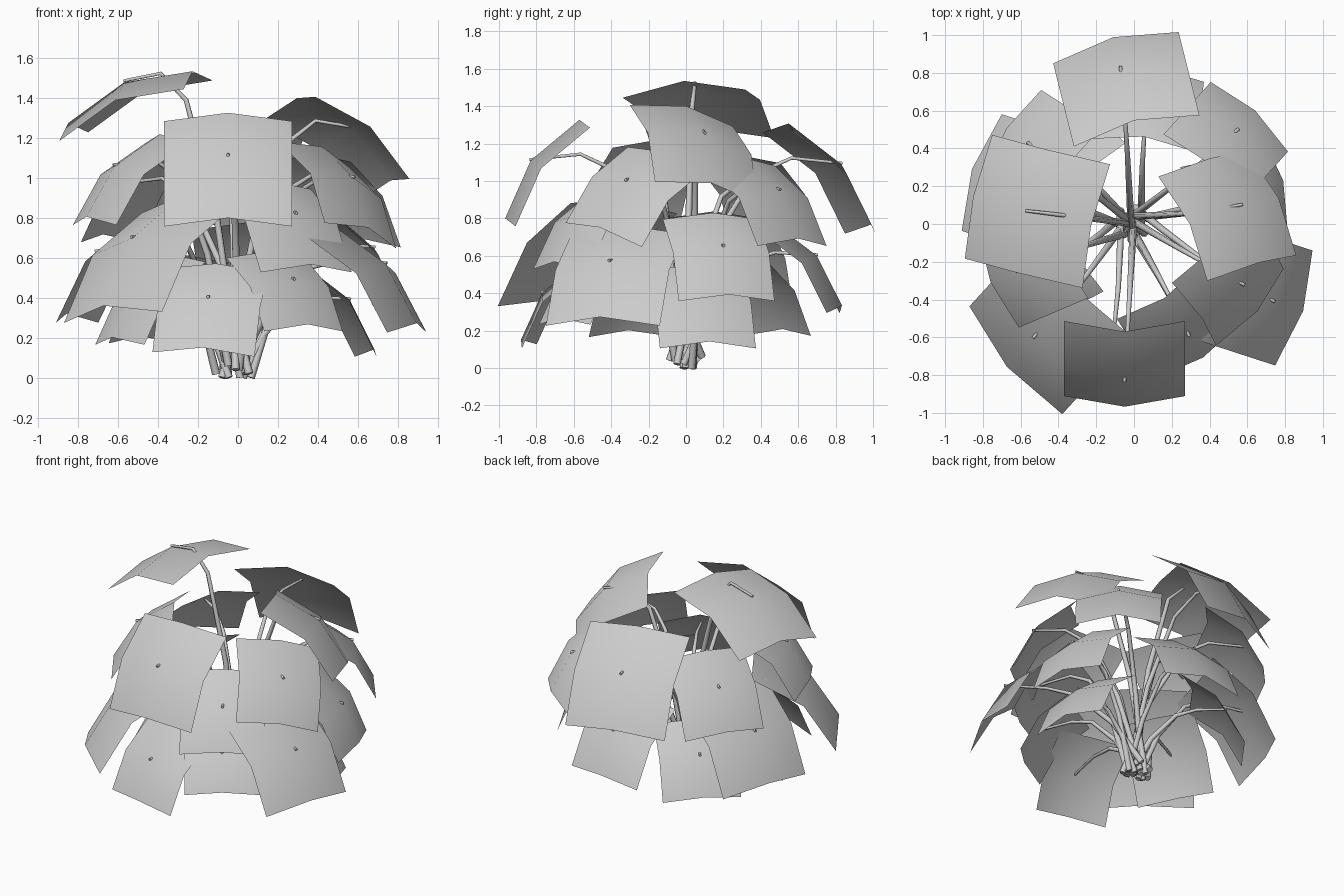
import bpy
from math import radians, sin, cos
from mathutils import Vector, Matrix

cube = bpy.data.objects.get("Cube")
if cube:
    bpy.data.objects.remove(cube, do_unlink=True)


def make_material(name, colour):
    material = bpy.data.materials.new(name)
    material.use_nodes = True
    material.diffuse_color = colour
    material.node_tree.nodes["Principled BSDF"].inputs["Base Color"].default_value = colour
    return material


grey = make_material("plain_grey", (0.6, 0.6, 0.6, 1))


def add_object(name, data):
    obj = bpy.data.objects.new(name, data)
    data.materials.append(grey)
    bpy.context.collection.objects.link(obj)
    return obj


def leaf_axes(heading, pitch, roll):
    """Return the outward, sideways and upward axes of a drooping leaf."""
    a, p = radians(heading), radians(pitch)
    along = Vector((cos(a) * cos(p), sin(a) * cos(p), -sin(p)))
    across = Vector((-sin(a), cos(a), 0))
    across = Matrix.Rotation(radians(-roll), 3, along) @ across
    return along, across, along.cross(across)


def add_leaf(name, centre, heading, pitch, size, roll):
    """Square card of four quads, bowed down in both directions."""
    along, across, up = leaf_axes(heading, pitch, roll)
    steps = (-1, 0, 1)
    verts = []
    for u in steps:
        for v in steps:
            offset = along * u * 0.33 + across * v * 0.32
            offset -= up * (0.077 * u * u + 0.07 * v * v)
            verts.append(centre + offset * size)
    faces = []
    for row in range(2):
        for col in range(2):
            k = row * 3 + col
            faces.append((k, k + 3, k + 4, k + 1))
    mesh = bpy.data.meshes.new(name)
    mesh.from_pydata(verts, [], faces)
    mesh.polygons.foreach_set("use_smooth", [True] * len(faces))
    add_object(name, mesh)
    return up


def add_stem(name, tip, up, index):
    """Tapered stalk that rises from the crown, then bends out to its leaf."""
    turn = index * radians(137.5)
    spread = 0.03 + 0.06 * (index % 3) / 2
    base = Vector((cos(turn) * spread - 0.02, sin(turn) * spread, 0.02 * (index % 4)))
    flat = Vector((tip.x, tip.y, 0))
    points = [
        base,
        base * 0.6 + flat * 0.2 + Vector((0, 0, tip.z * 0.55)),
        base * 0.2 + flat * 0.46 + Vector((0, 0, tip.z * 0.94)),
        flat * 0.68 + Vector((0, 0, tip.z * 1.03)),
        tip + up * 0.008,
    ]
    curve = bpy.data.curves.new(name, "CURVE")
    curve.dimensions = "3D"
    curve.bevel_depth = 0.021
    curve.bevel_resolution = 1
    curve.use_fill_caps = True
    spline = curve.splines.new("POLY")
    spline.points.add(len(points) - 1)
    for point, co, radius in zip(spline.points, points, (1, 0.85, 0.65, 0.5, 0.4)):
        point.co = (*co, 1)
        point.radius = radius
    spline.use_smooth = True
    add_object(name, curve)


# Tiers of leaves: centre x, y, z, heading, droop, size, roll
tiers = {
    "top": [
        (-0.57, 0.07, 1.48, 166, 22, 1.05, 4),
        (0.57, 0.1, 1.25, 16, 40, 0.97, 14),
        (-0.07, 0.83, 1.09, 104, 50, 1.07, 0),
        (-0.05, -0.83, 1.11, -90, 53, 1.0, 0),
    ],
    "upper": [
        (0.55, 0.5, 0.95, 48, 49, 0.86, 0),
        (-0.56, 0.43, 0.97, 147, 48, 0.85, 0),
        (0.58, -0.32, 1.0, -55, 45, 0.87, 19),
        (-0.62, -0.25, 1.06, 203, 46, 0.87, 0),
    ],
    "middle": [
        (0.68, 0.2, 0.65, 15, 53, 0.83, 0),
        (-0.53, -0.6, 0.7, 225, 45, 1.18, -6),
        (0.29, -0.59, 0.82, -57, 48, 0.85, 0),
        (0.74, -0.41, 0.57, -18, 48, 1.0, 0),
        (-0.71, 0.24, 0.63, 161, 50, 1.02, 0),
        (0.08, 0.7, 0.6, 83, 50, 0.88, 0),
    ],
    "lower": [
        (-0.15, -0.77, 0.4, -102, 52, 0.81, 4),
        (0.28, -0.58, 0.49, -55, 48, 0.75, 0),
        (0.56, 0.1, 0.39, 12, 50, 0.82, 0),
        (-0.52, -0.25, 0.45, 208, 50, 0.82, 0),
        (-0.41, 0.43, 0.45, 135, 50, 0.8, 0),
    ],
}

index = 0
for tier, leaves in tiers.items():
    for number, (x, y, z, heading, droop, size, roll) in enumerate(leaves, 1):
        centre = Vector((x, y, z))
        up = add_leaf(f"{tier}_leaf_{number}", centre, heading, droop, size, roll)
        add_stem(f"{tier}_stem_{number}", centre, up, index)
        index += 1
